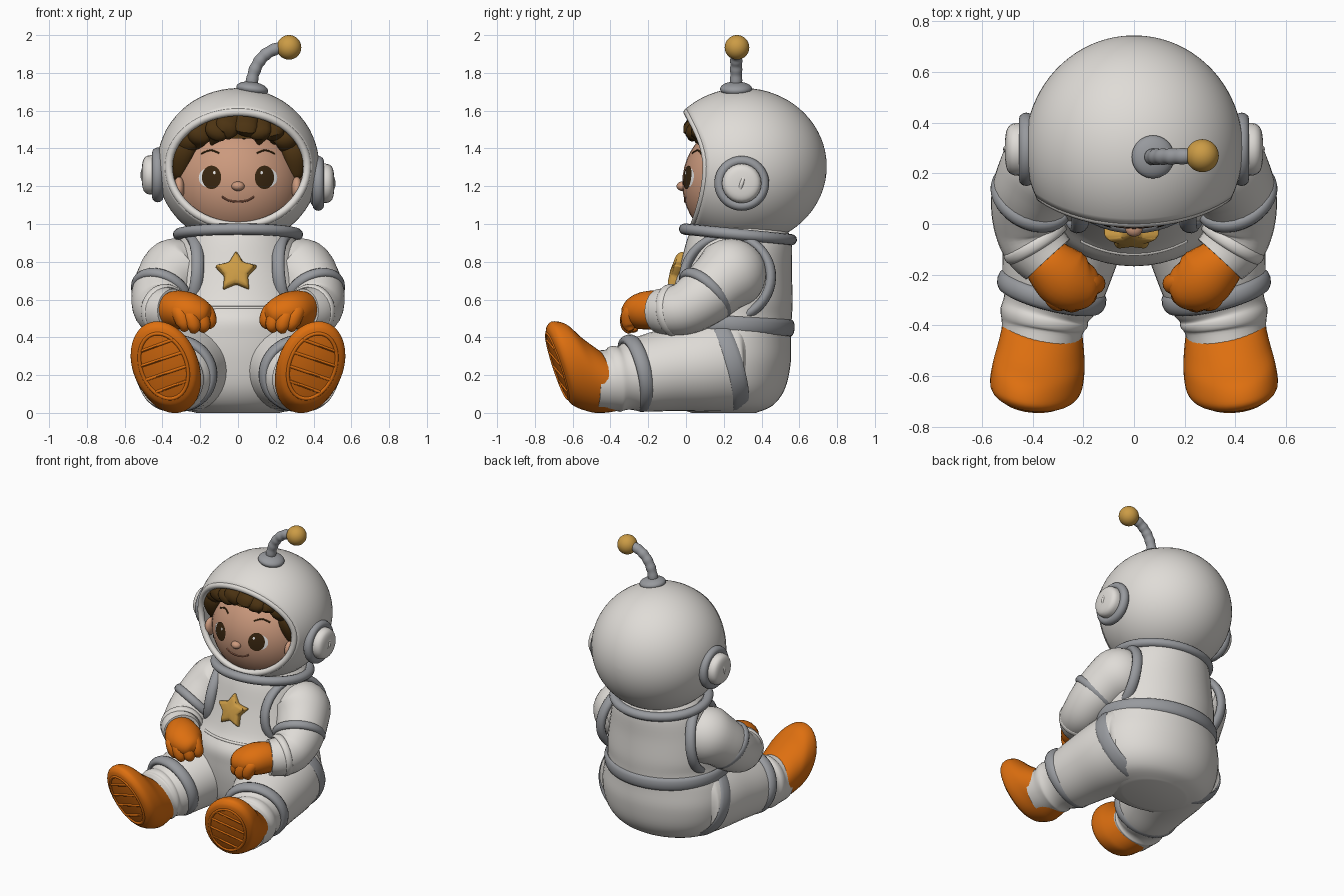
import bpy, bmesh, math
from math import sin, cos, pi
from mathutils import Vector, Matrix, Euler

old = bpy.data.objects.get("Cube")
if old:
    bpy.data.objects.remove(old, do_unlink=True)

X, Y, Z = Vector((1, 0, 0)), Vector((0, 1, 0)), Vector((0, 0, 1))
made = []


def material(name, *rgb):
    m = bpy.data.materials.new(name)
    m.use_nodes = True
    m.diffuse_color = (*rgb, 1)
    m.node_tree.nodes["Principled BSDF"].inputs["Base Color"].default_value = (*rgb, 1)
    return m


white = material("suit white", .74, .715, .68)
grey = material("trim grey", .31, .32, .34)
orange = material("boot orange", .73, .16, .005)
gold = material("gold", .60, .33, .06)
skin = material("skin", .60, .32, .205)
brown = material("hair brown", .072, .033, .006)
dark = material("eye brown", .04, .019, .005)
eyewhite = material("eye white", .8, .8, .8)
lip = material("lip", .36, .14, .08)


def finish(name, bm, mat, mirror=False):
    bmesh.ops.recalc_face_normals(bm, faces=bm.faces)
    me = bpy.data.meshes.new(name)
    bm.to_mesh(me)
    bm.free()
    me.materials.append(mat)
    ob = bpy.data.objects.new(name, me)
    bpy.context.scene.collection.objects.link(ob)
    if mirror:
        ob.modifiers.new("mirror", "MIRROR")
    made.append(ob)
    return ob


def skin_rings(bm, rings, cyclic=False):
    for i in range(len(rings) - (0 if cyclic else 1)):
        a, b = rings[i], rings[(i + 1) % len(rings)]
        for j in range(len(a)):
            k = (j + 1) % len(a)
            bm.faces.new((a[j], a[k], b[k], b[j]))


def loft(name, secs, mat, ref=Z, cyclic=False, steps=5, mirror=False, normal=None, sides=24):
    """Sweep ellipses along sections (x, y, z, radius[, second radius])."""
    s = [Vector((*q, q[3])) if len(q) == 4 else Vector(q) for q in secs]
    if not cyclic and steps > 1:
        out = []
        for i in range(len(s) - 1):
            p0, p1, p2, p3 = s[max(i - 1, 0)], s[i], s[i + 1], s[min(i + 2, len(s) - 1)]
            for j in range(steps):
                t = j / steps
                out.append(p1 + (p2 - p0) * (t / 2) + (2 * p0 - 5 * p1 + 4 * p2 - p3) * (t * t / 2)
                           + (3 * p1 - p0 - 3 * p2 + p3) * (t ** 3 / 2))
        s = out + [s[-1]]
    bm, rings, n = bmesh.new(), [], len(s)
    for i, q in enumerate(s):
        prev, nxt = (s[i - 1], s[(i + 1) % n]) if cyclic else (s[max(i - 1, 0)], s[min(i + 1, n - 1)])
        t = Vector(normal) if normal else Vector(nxt[:3]) - Vector(prev[:3])
        side = t.cross(Vector(ref)).normalized()
        up = side.cross(t).normalized()
        rings.append([bm.verts.new(Vector(q[:3]) + side * q[3] * cos(a) + up * q[4] * sin(a))
                      for a in (2 * pi * k / sides for k in range(sides))])
    skin_rings(bm, rings, cyclic)
    if not cyclic:
        bm.faces.new(rings[0])
        bm.faces.new(rings[-1])
    return finish(name, bm, mat, mirror)


def ring(name, c, n, ra, rb, mat, thick=.03, wide=.03, ref=Z, arc=None, mirror=False):
    """Elliptical hoop around the axis n, or part of one."""
    n = Vector(n).normalized()
    a = Vector(ref).cross(n).normalized()
    b = n.cross(a)
    lo, hi = arc or (0, 2 * pi)
    pts = [Vector(c) + a * ra * cos(t) + b * rb * sin(t)
           for t in (lo + (hi - lo) * k / 48 for k in range(49 if arc else 48))]
    return loft(name, [(*p, thick, wide) for p in pts], mat, n, not arc, 1, mirror, sides=12)


def ellipsoid(name, c, r, mat, rot=(0, 0, 0), mirror=False):
    bm = bmesh.new()
    m = Matrix.Translation(c) @ Euler(rot).to_matrix().to_4x4() @ Matrix.Diagonal((*r, 1))
    bmesh.ops.create_uvsphere(bm, u_segments=36, v_segments=24, radius=1, matrix=m)
    return finish(name, bm, mat, mirror)


# Helmet shell, open at the front
hc, hr, RINGS, SEG = Vector((0, .30, 1.305)), (.43, .445, .415), 26, 64


def helmet_point(a, f):
    reach = 1 / math.hypot(cos(a) / .89, sin(a) / (.72 if sin(a) > 0 else .79))
    phi = math.asin(reach)
    phi += (pi - .02 - phi) * f
    return hc + Vector((hr[0] * sin(phi) * cos(a), -hr[1] * cos(phi), hr[2] * sin(phi) * sin(a)))


bm = bmesh.new()
rows = [[bm.verts.new(helmet_point(2 * pi * j / SEG, i / RINGS)) for j in range(SEG)]
        for i in range(RINGS + 1)]
skin_rings(bm, rows)
bm.faces.new(rows[-1])
shell = finish("helmet", bm, white)
mod = shell.modifiers.new("thickness", "SOLIDIFY")
mod.thickness, mod.offset = .035, -1
loft("helmet_rim", [(*hc.lerp(helmet_point(2 * pi * j / SEG, .003), .955), .021) for j in range(SEG)],
     white, Y, True, sides=12)

# Helmet ear discs
for s, z, side in ((1, 1.215, "left"), (-1, 1.26, "right")):
    ellipsoid(side + "_disc_base", (s * .41, .295, z), (.045, .125, .125), grey)
    ring(side + "_disc_ring", (s * .425, .295, z), X, .118, .118, grey, .027, .03)
    loft(side + "_disc_dome", [(s * x, .295, z, r) for x, r in
         ((.41, .104), (.465, .104), (.49, .095), (.503, .075), (.509, .04), (.51, .005))], white)
    loft(side + "_disc_ridge", [(s * .495, .28, z - .05, .008), (s * .505, .295, z, .012),
                                (s * .495, .31, z + .05, .008)], white)

# Antenna
ellipsoid("antenna_base", (.075, .265, 1.715), (.085, .085, .038), grey, (0, .15, 0))
stem = []
for k in range(13):
    t = k / 12
    p = Vector((.07, .265, 1.73)).lerp(Vector((.09, .265, 1.93)), t).lerp(
        Vector((.09, .265, 1.93)).lerp(Vector((.27, .27, 1.94)), t), t)
    stem.append((*p, .033 if k % 2 else .03))
loft("antenna_stem", stem, grey, Y, steps=3)
ellipsoid("antenna_ball", (.27, .27, 1.935), (.065,) * 3, gold)

# Head and face
head_c, head_r = (0, .29, 1.215), (.345, .31, .33)


def face_y(x, z):
    d = 1 - (x / head_r[0]) ** 2 - ((z - head_c[2]) / head_r[2]) ** 2
    return head_c[1] - head_r[1] * math.sqrt(max(d, .04))


def patch(name, cx, cz, rx, rz, lift, mat):
    bm = bmesh.new()
    rows = [[bm.verts.new((x, face_y(x, z) - lift, z)) for x, z in
             ((cx + rx * f * cos(a), cz + rz * f * sin(a)) for a in (pi * k / 14 for k in range(28)))]
            for f in (1, .7, .4, .1)]
    skin_rings(bm, rows)
    bm.faces.new(rows[-1])
    finish(name, bm, mat, True)


def face_line(name, pts, r, mat, mirror):
    loft(name, [(x, face_y(x, z), z, r) for x, z in pts], mat, Y, mirror=mirror, sides=8)


ellipsoid("head", head_c, head_r, skin)
ellipsoid("nose", (0, -.02, 1.2), (.034, .03, .025), skin)
ellipsoid("ears", (.312, .14, 1.19), (.03, .05, .06), skin, mirror=True)
patch("eye_whites", .154, 1.245, .054, .052, .003, eyewhite)
patch("eyes", .14, 1.247, .051, .062, .006, dark)
patch("eye_glints", .125, 1.272, .007, .009, .008, eyewhite)
face_line("eyebrows", [(.1, 1.375), (.145, 1.39), (.195, 1.372)], .0045, brown, True)
face_line("mouth", [(-.085, 1.145), (-.05, 1.125), (0, 1.118), (.05, 1.125), (.085, 1.145)], .005, lip, False)

# Hair cap and fringe locks
cap = ellipsoid("hair", (0, .29, 1.25), (.365, .335, .335), brown)
bm = bmesh.new()
bm.from_mesh(cap.data)
drop = [f for f in bm.faces if f.calc_center_median().z < (1.46 if f.calc_center_median().y < .16 else 1.1)]
bmesh.ops.delete(bm, geom=drop, context="FACES")
bm.to_mesh(cap.data)
bm.free()
for k, (x, z) in enumerate(((-.325, 1.25), (-.295, 1.35), (-.23, 1.4), (-.13, 1.43), (-.07, 1.47),
                            (.04, 1.46), (.12, 1.43), (.2, 1.43), (.27, 1.37), (.32, 1.24))):
    rx, mx, mz = x * .72 + .02, x * .9 + .005, z * .5 + .775
    my = .015 + 1.3 * mx * mx
    loft("hair_lock_%d" % (k + 1), [(rx, .1 + 1.8 * rx * rx, 1.6 - 1.6 * rx * rx, .06, .028),
                                    (mx, my, mz, .064, .034),
                                    (x * .96, face_y(x, z) * .6 + .4 * my - .008, z + .03, .042, .024),
                                    (x - .01, face_y(x, z) - .005, z - .01, .006, .006)], brown, Y, sides=14)

# Torso and hips
body = [(.98, .28, .26, .25), (.9, .28, .315, .28), (.75, .26, .355, .3), (.6, .235, .385, .33),
        (.5, .2, .4, .36), (.4, .195, .435, .36), (.27, .2, .45, .355), (.13, .2, .42, .325),
        (.04, .2, .345, .26), (0, .2, .22, .17)]
loft("torso", [(0, y, z, rx, ry) for z, y, rx, ry in body], white, Y, normal=(0, 0, 1), sides=48)
ring("neck_ring", (0, .275, .945), (0, .1, 1), .313, .282, grey, .032, .03, ref=Y)
ring("belt", (0, .2, .47), (0, .06, 1), .407, .357, grey, .019, .045, ref=Y, arc=(-.35, pi + .35))
ring("waist_seam", (0, .222, .555), Z, .388, .34, white, .009, .01, ref=Y, arc=(pi + 1, 2 * pi - 1))

# Chest star
bm = bmesh.new()
tilt = Matrix.Translation((-.01, -.05, .745)) @ Matrix.Rotation(-.3, 4, "X")
rows = []
for y, f in ((.03, 1), (-.012, 1), (-.028, .8)):
    rows.append([bm.verts.new(tilt @ Vector((r * f * sin(pi * k / 5), y, r * f * cos(pi * k / 5))))
                 for k, r in enumerate((.118, .066) * 5)])
skin_rings(bm, rows)
bm.faces.new(rows[0])
tip = bm.verts.new(tilt @ Vector((0, -.035, 0)))
for k in range(10):
    bm.faces.new((rows[-1][k], rows[-1][(k + 1) % 10], tip))
star = finish("chest_star", bm, gold)
mod = star.modifiers.new("soft edges", "BEVEL")
mod.width, mod.segments = .014, 3

# Arms, sleeve rings and gloves
loft("arms", [(.27, .26, .76, .17), (.33, .235, .735, .19), (.38, .17, .68, .17), (.41, .09, .61, .156),
              (.413, 0, .555, .142), (.39, -.08, .54, .13), (.34, -.14, .54, .117)], white, mirror=True)
ring("armhole_rings", (.285, .22, .715), (.95, -.28, .12), .24, .222, grey, .026, .035, mirror=True)
ring("sleeve_rings", (.404, .105, .632), (.35, -.62, -.65), .15, .15, grey, .022, .028, mirror=True)
ring("cuff_folds", (.39, -.07, .543), (-.5, -.8, -.1), .126, .126, white, .014, .025, mirror=True)
loft("gloves", [(.36, -.12, .54, .09), (.325, -.165, .545, .108, .102), (.27, -.215, .54, .122, .1),
                (.21, -.235, .525, .108, .085), (.165, -.235, .51, .07, .06), (.14, -.235, .5, .02)],
     orange, mirror=True)
for k, (x, y, z) in enumerate(((.152, -.235, .475), (.185, -.28, .455), (.235, -.305, .45), (.285, -.3, .46))):
    loft("glove_fingers_%d" % (k + 1), [(x + .06, y + .05, z + .09, .025), (x + .025, y + .005, z + .07, .042),
         (x, y, z + .01, .04), (x + .005, y + .01, z - .025, .015)], orange, Y, mirror=True, sides=16)

# Legs and their bands
loft("legs", [(.19, .33, .27, .21), (.2, .24, .272, .27, .265), (.245, .1, .255, .262, .25),
              (.285, -.08, .23, .235, .222), (.32, -.25, .2, .205, .197), (.345, -.33, .185, .175, .17),
              (.355, -.37, .18, .176), (.362, -.41, .175, .162), (.37, -.47, .175, .155)],
     white, mirror=True, sides=36)
ring("thigh_bands", (.22, .2, .268), (.2, -.95, -.3), .266, .255, grey, .011, .045, mirror=True)
ring("knee_rings", (.325, -.265, .21), (.24, -.95, -.22), .195, .183, grey, .026, .04, mirror=True)

# Boots with treaded soles
toe, face = Vector((.3, -.33, .94)).normalized(), Vector((.16, -.93, -.33)).normalized()
across = face.cross(toe).normalized()
toe = across.cross(face)
loft("boots", [(.36, -.405, .17, .156, .168), (.367, -.49, .2, .168, .213), (.376, -.56, .235, .176, .252),
               (.386, -.63, .252, .178, .25), (.392, -.665, .25, .164, .226), (.393, -.68, .248, .135, .195)],
     orange, toe, mirror=True, normal=face, sides=36)
sole = Vector((.393, -.678, .248))
ring("sole_edges", sole, face, .125, .185, orange, .01, .009, ref=toe, mirror=True)
for k in range(4):
    h = (k - 1.5) * .08
    half = .12 * math.sqrt(1 - (h / .19) ** 2)
    ends = [sole + toe * (h + .012 * d) + across * half * d for d in (-1, 1)]
    loft("sole_tread_%d" % (k + 1), [(*p, .009, .009) for p in ends], orange, toe, mirror=True, sides=8)

# Smooth shading with sharp creases kept
bpy.ops.object.select_all(action="DESELECT")
for ob in made:
    ob.select_set(True)
bpy.context.view_layer.objects.active = made[0]
bpy.ops.object.shade_smooth_by_angle(angle=math.radians(45))
